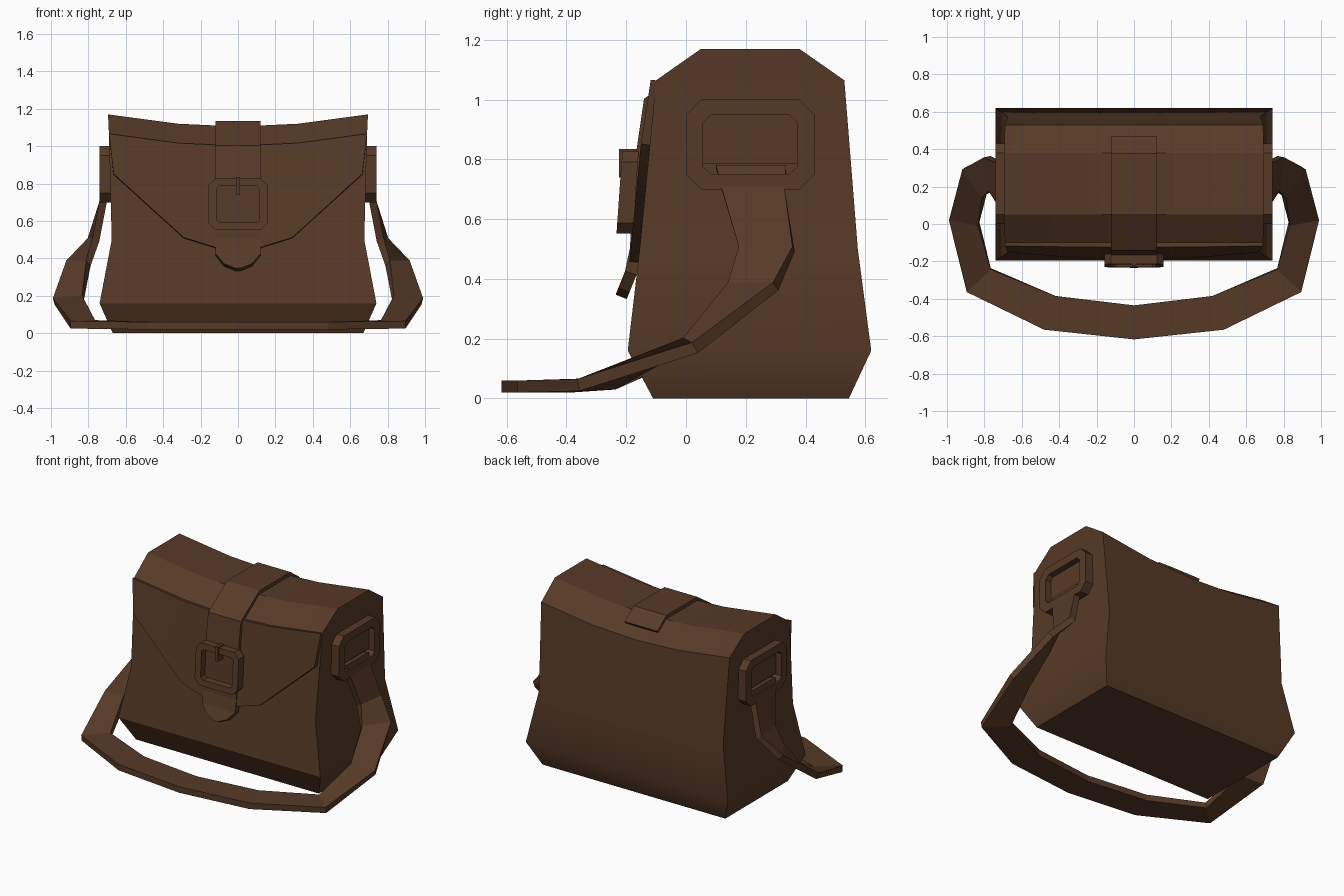
import bpy, math
from mathutils import Vector

if "Cube" in bpy.data.objects:
    bpy.data.objects.remove(bpy.data.objects["Cube"])

leather = bpy.data.materials.new("brown leather")
leather.diffuse_color = (0.095, 0.042, 0.020, 1)
leather.use_nodes = True
leather.node_tree.nodes["Principled BSDF"].inputs["Base Color"].default_value = leather.diffuse_color


def make(name, verts, faces, thick=0, smooth=None):
    me = bpy.data.meshes.new(name)
    me.from_pydata([tuple(v) for v in verts], [], faces)
    ob = bpy.data.objects.new(name, me)
    bpy.context.collection.objects.link(ob)
    me.materials.append(leather)
    bpy.ops.object.select_all(action='DESELECT')
    ob.select_set(True)
    bpy.context.view_layer.objects.active = ob
    bpy.ops.object.mode_set(mode='EDIT')
    bpy.ops.mesh.select_all(action='SELECT')
    bpy.ops.mesh.normals_make_consistent(inside=False)
    bpy.ops.object.mode_set(mode='OBJECT')
    if thick:
        mod = ob.modifiers.new("thickness", 'SOLIDIFY')
        mod.thickness, mod.offset, mod.use_even_offset = thick, 0, True
        bpy.ops.object.modifier_apply(modifier=mod.name)
    if smooth:
        bpy.ops.object.shade_smooth_by_angle(angle=math.radians(smooth))
    return ob


def ribbon(name, pairs, thick, smooth=None):
    """Flat band through pairs of edge points, then thickened."""
    verts = [p for pair in pairs for p in pair]
    faces = [(2*i, 2*i+1, 2*i+3, 2*i+2) for i in range(len(pairs) - 1)]
    return make(name, verts, faces, thick, smooth)


def octagon(hu, hv, c):
    q = [(hu, hv-c), (hu-c, hv), (-hu+c, hv), (-hu, hv-c)]
    return q + [(-u, -v) for u, v in q]


def frame(name, outer, inner, depth, place):
    """Chamfered rectangular buckle ring, placed by a mapping (u, v, d)."""
    o, i = octagon(*outer), octagon(*inner)
    loops = [(o, 0), (o, depth), (i, depth), (i, 0)]
    verts = [place(u, v, d) for loop, d in loops for u, v in loop]
    faces = [(a*8+k, a*8+(k+1) % 8, (a+1) % 4*8+(k+1) % 8, (a+1) % 4*8+k)
             for a in range(4) for k in range(8)]
    return make(name, verts, faces)


def box(name, lo, hi):
    v = [(x, y, z) for x in (lo[0], hi[0]) for y in (lo[1], hi[1]) for z in (lo[2], hi[2])]
    f = [(0, 1, 3, 2), (4, 5, 7, 6), (0, 1, 5, 4), (2, 3, 7, 6), (0, 2, 6, 4), (1, 3, 7, 5)]
    return make(name, v, f)


# Bag body: levels of (z, front y, back y, half width), top sags in the middle
levels = [(0, -.11, .545, .67), (.16, -.195, .62, .74), (.5, -.155, .575, .675),
          (1.065, -.10, .53, .69), (1.17, .05, .38, .695)]
columns = [(-1, 0), (-.46, .05), (0, .065), (.46, .05), (1, 0)]
n = len(levels)
verts, faces = [], []
for t, sag in columns:
    ring = [(z, f, w) for z, f, b, w in levels] + [(z, b, w) for z, f, b, w in reversed(levels)]
    verts += [(t*w, y, z - (sag if z > 1 else 0)) for z, y, w in ring]
m = 2*n
for c in range(len(columns) - 1):
    faces += [(c*m+k, c*m+(k+1) % m, (c+1)*m+(k+1) % m, (c+1)*m+k) for k in range(m)]
for base in (0, (len(columns)-1)*m):
    faces += [(base+k, base+k+1, base+m-2-k, base+m-1-k) for k in range(n-1)]
make("bag_body", verts, faces, smooth=34.5)


# Front flap with a V-shaped lower edge, lying on the body front
def front_y(z):
    return -.10 - (1.065 - z)*.098


flap = []
for x0, x1, top, low in [(-.69, -.665, 1.065, .85), (-.318, -.29, 1.015, .51), (0, 0, 1.0, .42),
                         (.318, .29, 1.015, .51), (.69, .665, 1.065, .85)]:
    flap.append(((x0, front_y(top)-.003, top), (x1, front_y(low)-.015, low)))
ribbon("front_flap", flap, .03, 30)

# Centre closing strap: (y, z, half width) along its path, ending in a point
path = [(.46, 1.05, .12), (.37, 1.115, .12), (.06, 1.115, .12), (-.122, .992, .12), (-.15, .8, .12),
        (-.168, .5, .12), (-.185, .42, .12), (-.207, .365, .075), (-.217, .34, .012)]
ribbon("closing_strap", [((-w, y, z), (w, y, z)) for y, z, w in path], .04)

# Front buckle and its prong
frame("front_buckle", (.157, .137, .035), (.115, .098, .015), .055,
      lambda u, v, d: (u, -.168 - d + v*.07, .69 + v))
box("buckle_prong", (-.01, -.225, .74), (.01, -.16, .835))

# Side rings with a recessed plate
for side, s in (("right", 1), ("left", -1)):
    frame(side + "_side_ring", (.215, .15, .05), (.158, .098, .025), .065,
          lambda u, v, d: (s*(.675 + d), .215 + u, .85 + v))
    box(side + "_ring_plate", (min(s*.66, s*.70), .055, .785), (max(s*.66, s*.70), .375, .95))

# Shoulder strap: inner and outer edge points of the right half, mirrored
half = [((.705, .10, .778), (.705, .335, .778)), ((.722, .12, .70), (.722, .33, .70)),
        ((.76, .18, .50), (.785, .36, .50)), ((.80, .15, .375), (.905, .30, .375)),
        ((.83, 0, .185), (.985, .03, .17)), ((.765, -.24, .05), (.895, -.36, .045)),
        ((.42, -.385, .04), (.48, -.565, .04))]
middle = [((0, -.435, .04), (0, -.617, .04))]
mirrored = [tuple((-x, y, z) for x, y, z in p) for p in reversed(half)]
ribbon("shoulder_strap", half + middle + mirrored, .04)
